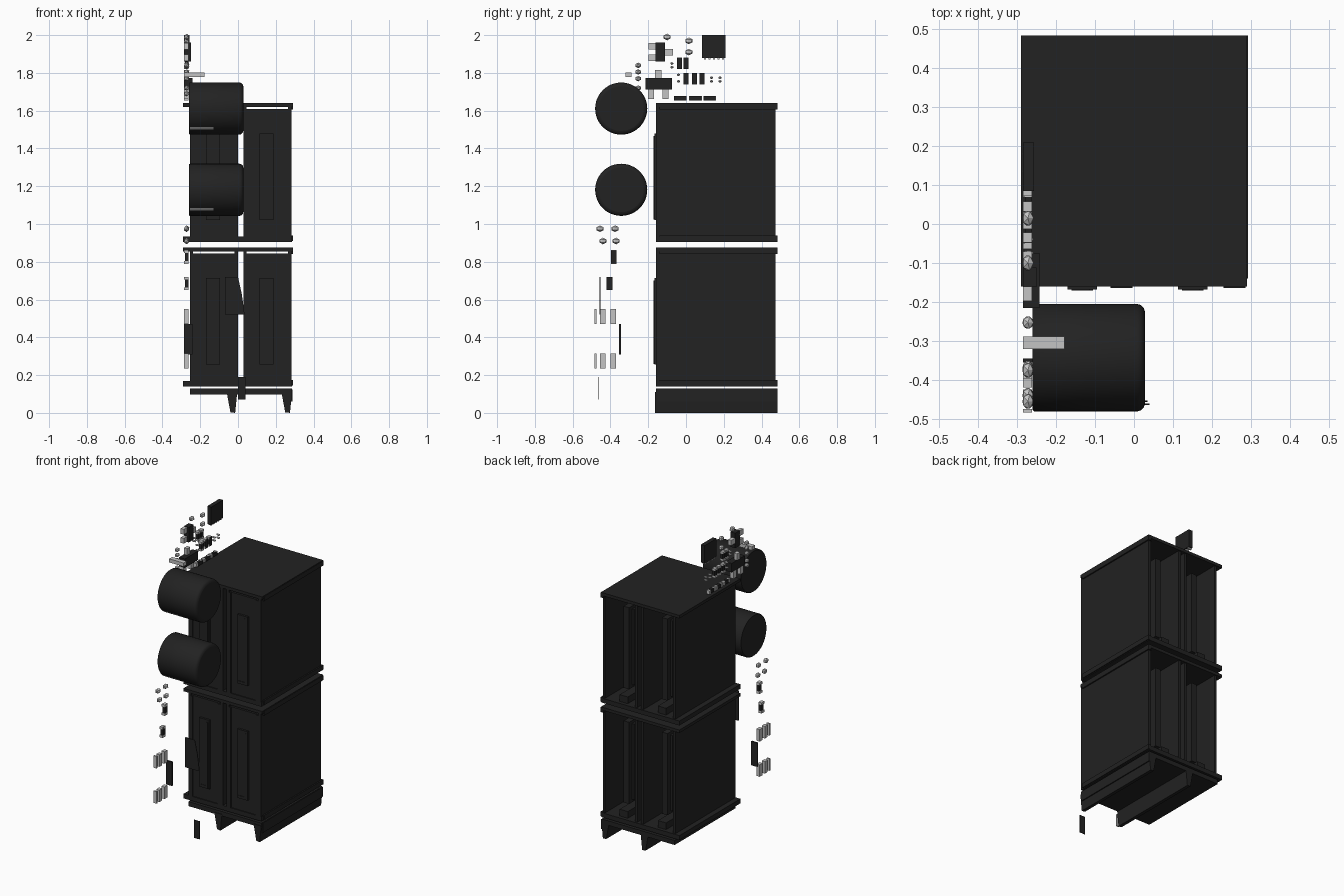
import bpy, bmesh
from math import sin, cos, pi
from mathutils import Matrix

cube = bpy.data.objects.get("Cube")
if cube:
    bpy.data.objects.remove(cube, do_unlink=True)


def material(name, value):
    m = bpy.data.materials.new(name)
    m.use_nodes = True
    col = (value, value, value, 1)
    m.diffuse_color = col
    m.node_tree.nodes["Principled BSDF"].inputs["Base Color"].default_value = col
    return m


BLACK = material("black plastic", 0.016)
SILVER = material("silver metal", 0.55)


def make(name, bm, *mats):
    bmesh.ops.recalc_face_normals(bm, faces=bm.faces)
    me = bpy.data.meshes.new(name)
    bm.to_mesh(me)
    bm.free()
    for m in mats:
        me.materials.append(m)
    ob = bpy.data.objects.new(name, me)
    bpy.context.collection.objects.link(ob)
    return ob


def box(name, x, y, z, mat=BLACK):
    bm = bmesh.new()
    size = [b - a for a, b in (x, y, z)]
    mid = [(a + b) / 2 for a, b in (x, y, z)]
    bmesh.ops.create_cube(bm, size=1, matrix=Matrix.Translation(mid) @ Matrix.Diagonal((*size, 1)))
    return make(name, bm, mat)


def prism(name, pts, y0, y1, mat=BLACK):
    # extrude an x-z outline along y
    bm = bmesh.new()
    f = bm.faces.new([bm.verts.new((x, y0, z)) for x, z in pts])
    new = bmesh.ops.extrude_face_region(bm, geom=[f])["geom"]
    bmesh.ops.translate(bm, vec=(0, y1 - y0, 0), verts=[v for v in new if isinstance(v, bmesh.types.BMVert)])
    return make(name, bm, mat)


FRONT, BACK = -0.16, 0.484

# Two stacked housings, each with two cells open at the back
for unit, z in (("lower", 0.14), ("upper", 0.905)):
    top = z + 0.735
    box(unit + "_roof", (-0.29, 0.29), (FRONT, BACK), (top - 0.02, top))
    box(unit + "_floor", (-0.29, 0.285), (FRONT, BACK), (z, z + 0.03))
    box(unit + "_side_lip", (0.27, 0.292), (-0.14, BACK), (top - 0.035, top - 0.004))
    box(unit + "_bottom_lip", (0.27, 0.292), (-0.14, BACK), (z + 0.004, z + 0.035))
    for side, x in (("right", -0.255), ("left", 0.028)):
        n = unit + "_" + side
        w = x + 0.255
        for wall, a, b in (("inner", x, x + 0.018), ("outer", w - 0.018, w)):
            box(n + "_" + wall + "_wall", (a, b), (FRONT, BACK - 0.01), (z + 0.02, top - 0.01))
        box(n + "_front_wall", (x, w), (FRONT + 0.006, FRONT + 0.03), (z + 0.02, top - 0.032))
        # frame strips and hooked ridge on the front wall
        for a, b in ((x, x + 0.03), (w - 0.04, w)):
            box(n + "_front_strip", (a, b), (FRONT, FRONT + 0.01), (z + 0.03, top - 0.035))
        box(n + "_front_ridge", (x + 0.085, x + 0.16), (FRONT - 0.008, FRONT + 0.01), (z + 0.115, z + 0.575))
        box(n + "_ridge_edge", (x + 0.14, x + 0.15), (FRONT - 0.011, FRONT), (z + 0.13, z + 0.56))
        box(n + "_ridge_foot", (x + 0.095, x + 0.15), (FRONT - 0.011, FRONT), (z + 0.12, z + 0.135))
        # contact tongue inside the cell
        box(n + "_tongue", (x + 0.105, x + 0.145), (FRONT + 0.02, 0.41), (z + 0.1, top - 0.09))
        box(n + "_tongue_rib", (x + 0.09, x + 0.11), (FRONT + 0.02, 0.38), (z + 0.12, top - 0.11))
        box(n + "_key_block", (x + 0.08, x + 0.14), (0.3, 0.46), (z + 0.03, z + 0.075))

# Base with two wedge shaped rails
box("base_plate", (-0.255, 0.285), (FRONT, BACK), (0.098, 0.128))
for name, x in (("middle_rail", -0.06), ("left_rail", 0.23)):
    prism(name, [(x, 0.11), (x + 0.02, 0.003), (x + 0.045, 0), (x + 0.056, 0.11)], FRONT - 0.004, BACK)
box("base_side", (0.27, 0.288), (-0.15, BACK), (0.06, 0.125))
prism("loose_plate", [(-0.07, 0.52), (0.035, 0.52), (0.02, 0.63), (0, 0.72), (-0.07, 0.72)], -0.457, -0.453)
box("loose_tab", (0.0, 0.04), (-0.464, -0.46), (0.07, 0.19))


# Large round components lying along x
def barrel(name, cy, cz, r=0.138, n=48):
    profile = [(-0.26, r - 0.004), (-0.255, r), (-0.13, r), (0.008, r),
               (0.018, r - 0.003), (0.025, r - 0.01), (0.028, r - 0.02)]
    bm = bmesh.new()
    rings = [[bm.verts.new((x, cy + q * cos(2 * pi * i / n), cz + q * sin(2 * pi * i / n)))
              for i in range(n)] for x, q in profile]
    for j, (a, b) in enumerate(zip(rings, rings[1:])):
        for i in range(n):
            k = (i + 1) % n
            f = bm.faces.new((a[i], a[k], b[k], b[i]))
            f.smooth = True
            f.material_index = int(j == 1 and i == 30)
    bm.faces.new(rings[0])
    bm.faces.new(rings[-1])
    return make(name, bm, BLACK, SILVER)


barrel("upper_barrel", -0.343, 1.611)
barrel("lower_barrel", -0.343, 1.181)
box("silver_pin", (-0.285, -0.178), (-0.32, -0.288), (1.778, 1.802), SILVER)


# Small surface parts standing in the y-z plane
def plate(name, y, z, w, h, mat=SILVER, x=(-0.285, -0.262)):
    box(name, x, (y - w / 2, y + w / 2), (z - h / 2, z + h / 2), mat)


def chip(y, z, w, h):
    plate("chip_body", y, z, w * 0.98, h * 0.98, BLACK, (-0.28, -0.262))
    for s in (-1, 1):
        if h > w:
            plate("chip_end", y, z + s * h * 0.4, w, h * 0.22)
        else:
            plate("chip_end", y + s * w * 0.4, z, w * 0.22, h)


def blob(y, z, r):
    bm = bmesh.new()
    mat = Matrix.Translation((-0.272, y, z)) @ Matrix.Diagonal((0.016, r, r * 0.8, 1))
    bmesh.ops.create_icosphere(bm, subdivisions=1, radius=1, matrix=mat)
    make("solder_blob", bm, SILVER)


for y in (-0.035, 0.0):
    chip(y, 1.85, 0.026, 0.06)
for y in (0.0, 0.045, 0.085):
    chip(y, 1.77, 0.026, 0.06)
for y in (-0.03, 0.05, 0.125):
    chip(y, 1.665, 0.066, 0.024)
chip(-0.383, 0.825, 0.03, 0.072)
chip(-0.405, 0.685, 0.03, 0.07)
for z in (1.84, 1.805, 1.77, 1.72, 1.69):
    blob(-0.253, z, 0.018)
for y, z in ((-0.455, 0.975), (-0.375, 0.975), (-0.44, 0.91), (-0.37, 0.91), (0.015, 1.97), (0.015, 1.91), (-0.1, 1.99)):
    blob(y, z, 0.022)
for y, z in ((-0.075, 1.85), (-0.075, 1.83), (-0.04, 1.79), (-0.04, 1.755),
             (0.135, 1.775), (0.135, 1.755), (0.18, 1.775), (0.18, 1.755)):
    blob(y, z, 0.009)

# Square circuit block with pads below
plate("square_block", 0.147, 1.94, 0.125, 0.12, BLACK, (-0.285, -0.257))
for i in range(5):
    plate("block_pad", 0.1 + i * 0.024, 1.876, 0.012, 0.01)

# Three-legged parts
plate("small_regulator", -0.137, 1.91, 0.05, 0.1, BLACK, (-0.285, -0.25))
for y, z in ((-0.178, 1.94), (-0.178, 1.88), (-0.09, 1.91)):
    plate("regulator_leg", y, z, 0.04, 0.035)
plate("wide_regulator", -0.145, 1.742, 0.14, 0.06, BLACK, (-0.285, -0.242))
for y, z in ((-0.147, 1.79), (-0.185, 1.688), (-0.108, 1.688)):
    plate("regulator_leg", y, z, 0.032, 0.05)

# Flat bar with two rows of pads
plate("dark_bar", -0.35, 0.39, 0.01, 0.16, BLACK, (-0.285, -0.24))
for z in (0.51, 0.275):
    for y, w in ((-0.479, 0.01), (-0.44, 0.03), (-0.386, 0.03)):
        plate("bar_pad", y, z, w, 0.08)
